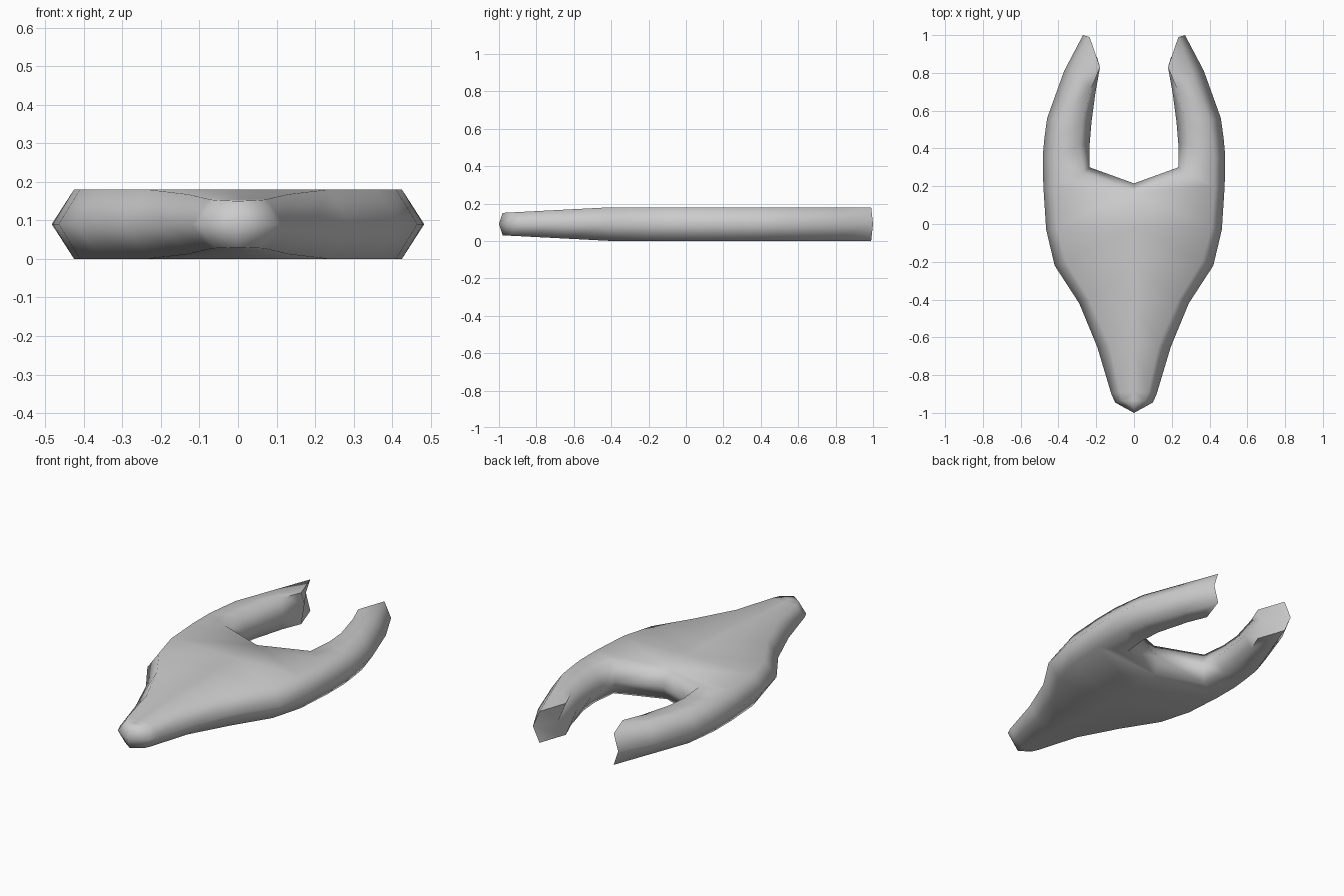
import bpy, bmesh, math

if "Cube" in bpy.data.objects:
    bpy.data.objects.remove(bpy.data.objects["Cube"])

MID, HALF = 0.09, 0.09

# Body stations: (ridge x, ridge y, flat x, flat y); the inner end lies on the centre line
body = [
    (0.00, -1.00, 0.00, -0.98),
    (0.10, -0.945, 0.06, -0.935),
    (0.12, -0.90, 0.075, -0.89),
    (0.195, -0.65, 0.13, -0.64),
    (0.29, -0.42, 0.235, -0.40),
    (0.42, -0.22, 0.36, -0.20),
    (0.465, -0.03, 0.41, -0.02),
]
# Prong stations: outer ridge, outer flat, inner flat, inner ridge (x, y each)
prong = [
    (0.48, 0.20, 0.425, 0.20, 0.00, 0.17, 0.00, 0.215),
    (0.483, 0.36, 0.425, 0.35, 0.27, 0.27, 0.235, 0.30),
    (0.475, 0.45, 0.415, 0.44, 0.285, 0.42, 0.235, 0.42),
    (0.46, 0.56, 0.40, 0.55, 0.275, 0.54, 0.225, 0.54),
    (0.37, 0.81, 0.31, 0.79, 0.225, 0.72, 0.205, 0.69),
    (0.27, 1.00, 0.235, 0.99, 0.18, 0.83, 0.195, 0.88),
]

bm = bmesh.new()


def half_height(y):
    """The nose end thins out in front of y = -0.4."""
    t = min(1, max(0, (y + 0.98) / 0.58))
    return HALF - 0.03 * (1 - t)


def ring(ridge, flat, inner, inner_ridge):
    """Six-point section: ridge, top flat, inner ridge, bottom flat."""
    def at(p, s):
        return bm.verts.new((p[0], p[1], MID + s * half_height(p[1])))
    return [at(ridge, 0), at(flat, 1), at(inner, 1),
            at(inner_ridge, 0), at(inner, -1), at(flat, -1)]


rings = [ring((a, b), (c, d), (0, d), (0, d)) for a, b, c, d in body]
rings += [ring(p[0:2], p[2:4], p[4:6], p[6:8]) for p in prong]

# Skin neighbouring sections; the body has no inner wall
for i in range(len(rings) - 1):
    r, s = rings[i], rings[i + 1]
    for k in range(6):
        if i < len(body) and k in (2, 3):
            continue
        n = (k + 1) % 6
        bm.faces.new((r[k], r[n], s[n], s[k]))

# Close the prong tip
end = rings[-1]
bm.faces.new((end[0], end[1], end[2], end[3]))
bm.faces.new((end[0], end[3], end[4], end[5]))

bmesh.ops.remove_doubles(bm, verts=bm.verts, dist=0.0005)
bmesh.ops.delete(bm, geom=[v for v in bm.verts if not v.link_faces], context='VERTS')
bmesh.ops.recalc_face_normals(bm, faces=bm.faces)

# Mirror the half so both sides share the centre line
geom = bm.verts[:] + bm.edges[:] + bm.faces[:]
bmesh.ops.mirror(bm, geom=geom, axis='X', merge_dist=0.0005)
bmesh.ops.recalc_face_normals(bm, faces=bm.faces)

mesh = bpy.data.meshes.new("forked_hull")
bm.to_mesh(mesh)
bm.free()
hull = bpy.data.objects.new("forked_hull", mesh)
bpy.context.collection.objects.link(hull)
bpy.context.view_layer.objects.active = hull
hull.select_set(True)
bpy.ops.object.shade_smooth_by_angle(angle=math.radians(76))
